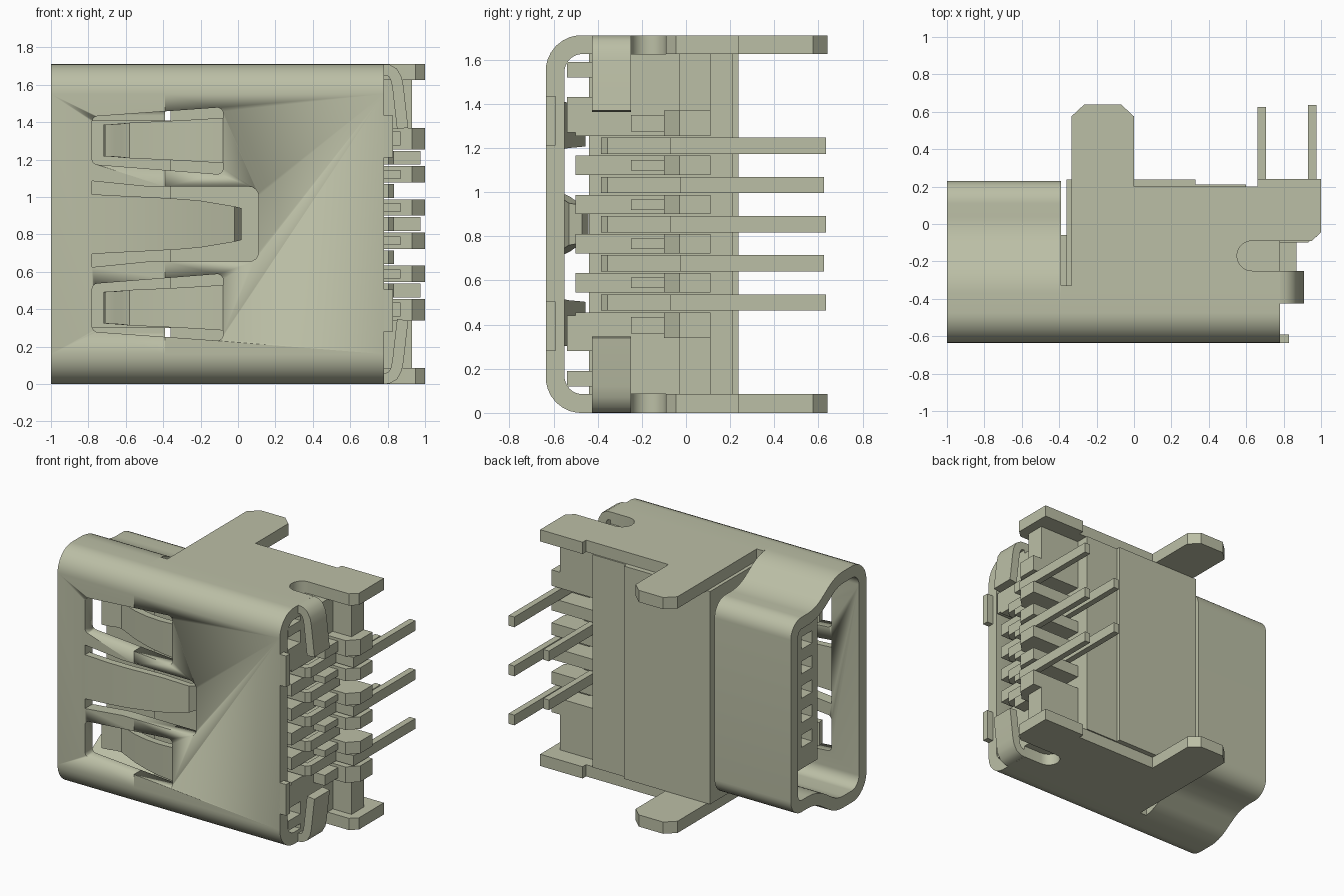
import bpy, bmesh, math
from mathutils import Vector

if "Cube" in bpy.data.objects:
    bpy.data.objects.remove(bpy.data.objects["Cube"], do_unlink=True)

COL = (0.50, 0.52, 0.38, 1)
mat = bpy.data.materials.new("pale_olive_metal")
mat.use_nodes = True
mat.diffuse_color = COL
mat.node_tree.nodes["Principled BSDF"].inputs["Base Color"].default_value = COL

H = 1.71          # overall height
T = 0.085         # sheet thickness
PINS = [0.5, 0.678, 0.855, 1.032, 1.21]


def finish(name, bm):
    bmesh.ops.recalc_face_normals(bm, faces=bm.faces)
    me = bpy.data.meshes.new(name)
    bm.to_mesh(me)
    bm.free()
    ob = bpy.data.objects.new(name, me)
    bpy.context.collection.objects.link(ob)
    me.materials.append(mat)
    bpy.ops.object.select_all(action='DESELECT')
    ob.select_set(True)
    bpy.context.view_layer.objects.active = ob
    bpy.ops.object.shade_smooth_by_angle(angle=math.radians(32))
    return ob


def loft(bm, rings, closed=True):
    """Join equal-length vertex rings; closed joins last to first, else caps."""
    vs = [[bm.verts.new(p) for p in r] for r in rings]
    n = len(rings[0])
    pairs = list(zip(vs, vs[1:])) + ([(vs[-1], vs[0])] if closed else [])
    for a, b in pairs:
        for i in range(n):
            j = (i + 1) % n
            bm.faces.new((a[i], a[j], b[j], b[i]))
    if not closed:
        bm.faces.new(vs[0][::-1])
        bm.faces.new(vs[-1])


def prism(bm, pts, lo, hi, axis):
    """Extrude a 2D outline along an axis (x: pts are y,z; y: x,z; z: x,y)."""
    def place(p, t):
        q = list(p)
        q.insert("xyz".index(axis), t)
        return q
    loft(bm, [[place(p, lo) for p in pts], [place(p, hi) for p in pts]], False)


def box(bm, x0, x1, y0, y1, z0, z1):
    prism(bm, [(x0, y0), (x1, y0), (x1, y1), (x0, y1)], z0, z1, 'z')


def rounded(pts, n=8, closed=True):
    """Round polygon corners given as (a, b, radius)."""
    out = []
    m = len(pts)
    for i, (a, b, r) in enumerate(pts):
        p = Vector((a, b))
        if r == 0 or (not closed and i in (0, m - 1)):
            out.append((a, b))
            continue
        u = (Vector(pts[i - 1][:2]) - p).normalized()
        v = (Vector(pts[(i + 1) % m][:2]) - p).normalized()
        half = u.angle(v) / 2
        c = p + (u + v).normalized() * (r / math.sin(half))
        s, e = p + u * (r / math.tan(half)) - c, p + v * (r / math.tan(half)) - c
        for k in range(n + 1):
            d = s.lerp(e, k / n).normalized() * r
            out.append(tuple(c + d))
    return out


def both(half):
    """Mirror a half profile (y, z, r) about mid height."""
    return half + [(y, H - z, r) for y, z, r in half[::-1]]


def flip(pts):
    return [(x, H - z) for x, z in pts]


def strip(bm, path, t, lo, hi, axis):
    """Sheet of thickness t following a 2D path; lo/hi may vary along it."""
    P = [Vector(p) for p in path]
    off = []
    for i, p in enumerate(P):
        d = (P[min(i + 1, len(P) - 1)] - P[max(i - 1, 0)]).normalized()
        off.append(p + Vector((-d.y, d.x)) * t)
    rings = []
    for i, (p, q) in enumerate(zip(P, off)):
        l = lo[i] if isinstance(lo, list) else lo
        h = hi[i] if isinstance(hi, list) else hi
        ring = [(p, l), (p, h), (q, h), (q, l)]
        rings.append([(a.x, s, a.y) if axis == 'y' else (a.x, a.y, s) for a, s in ring])
    loft(bm, rings, False)


# Mating end of the shell: keyed hollow profile
outer = rounded(both([(.23, 1.56, .12), (-.05, 1.56, .3), (-.28, 1.71, .3), (-.635, 1.71, .16)]))
inner = rounded(both([(.145, 1.475, .04), (-.075, 1.475, .38), (-.305, 1.625, .22), (-.55, 1.625, .08)]))
bm = bmesh.new()
loft(bm, [[(x, *p) for p in prof] for prof, x in
          ((outer, -1), (outer, -.39), (inner, -.39), (inner, -1))])
mating_shell = finish("mating_shell", bm)

# Rear channel of the shell
o = rounded(both([(-.33, 1.71, 0), (-.635, 1.71, .16)]), closed=False)
i_ = rounded(both([(-.33, 1.625, 0), (-.55, 1.625, .08)]), closed=False)
bm = bmesh.new()
prism(bm, o + i_[::-1], -.39, .78, 'x')
rear_shell = finish("rear_shell", bm)

# Cut spring windows through the front wall
side_win = rounded([(-.78, 1.43, .03), (-.78, 1.175, .03), (-.08, 1.12, .03), (-.08, 1.48, .03)], 4)
mid_win = rounded([(-.78, 1.085, 0), (-.78, .625, 0), (-.48, .655, 0), (.11, .655, .05),
                   (.11, 1.055, .05), (-.48, 1.055, 0)], 4)
bm = bmesh.new()
for w in (side_win, flip(side_win), mid_win):
    prism(bm, w, -.75, -.5, 'y')
cutter = finish("window_cutter", bm)
cutter.hide_render = True
for ob in (mating_shell, rear_shell):
    bpy.context.view_layer.objects.active = ob
    m = ob.modifiers.new("windows", 'BOOLEAN')
    m.operation, m.solver, m.object = 'DIFFERENCE', 'EXACT', cutter
    bpy.ops.object.modifier_apply(modifier=m.name)
bpy.data.objects.remove(cutter, do_unlink=True)

# Spring fingers in the windows
side_path = [(-.71, -.545), (-.66, -.535), (-.62, -.515), (-.58, -.505), (-.52, -.53),
             (-.42, -.575), (-.3, -.61), (-.18, -.63), (-.07, -.635)]
side_hw = [.085, .087, .09, .095, .098, .102, .108, .115, .122]
mid_path = [(-.79, -.635), (-.6, -.632), (-.45, -.62), (-.3, -.595), (-.2, -.575), (-.02, -.53), (.02, -.47)]
mid_hw = [.16, .15, .143, .134, .125, .095, .085]
for name, path, hw, c in (("upper_spring", side_path, side_hw, 1.302),
                          ("lower_spring", side_path, side_hw, H - 1.302),
                          ("middle_spring", mid_path, mid_hw, .855)):
    bm = bmesh.new()
    strip(bm, path, .05, [c - h for h in hw], [c + h for h in hw], 'z')
    finish(name, bm)

# Small lips on the rear edge of the front wall
bm = bmesh.new()
for z in (.28, 1.21):
    box(bm, .77, .83, -.635, -.59, z, z + .225)
finish("rear_lips", bm)

# Side plates with mounting leg and rounded slot, plus bent retaining flaps
plate = [(-.335, -.33), (.78, -.33), (.78, -.25)]
plate += [(.63 - .08 * math.sin(a), -.17 - .08 * math.cos(a)) for a in
          [math.pi * k / 10 for k in range(11)]]
plate += [(.95, -.09), (1, -.045), (1, .24), (.66, .24), (.66, .2), (0, .2), (0, .575),
          (-.07, .64), (-.265, .64), (-.335, .575)]
flap = [(.77, 1.71), (.81, 1.708), (.85, 1.685), (.875, 1.64), (.885, 1.59), (.91, 1.37)]
for side in ("upper", "lower"):
    up = side == "upper"
    bm = bmesh.new()
    prism(bm, plate, H - T if up else 0, H if up else T, 'z')
    finish(side + "_side_plate", bm)
    bm = bmesh.new()
    strip(bm, flap if up else flip(flap), -.06 if up else .06, -.425, -.25, 'y')
    finish(side + "_flap", bm)

# Insulating housing with stepped back
bm = bmesh.new()
box(bm, -.36, .33, -.44, .238, T, H - T)
box(bm, .33, .6, -.44, .21, T, H - T)
finish("housing", bm)

# Rear comb: ribs between the pins, chamfered teeth
edges = [T] + [e for z in PINS for e in (z - .045, z + .045)] + [H - T]
gaps = list(zip(edges[::2], edges[1::2]))
bm = bmesh.new()
for k, (a, b) in enumerate(gaps):
    box(bm, .58, .93, -.03, .11, a, b)
    ta, tb = (a, b) if 0 < k < 5 else ((.34, b) if k == 0 else (a, 1.37))
    prism(bm, [(.6, -.1), (.93, -.1), (1, -.03), (1, .11), (.6, .11)], ta, tb, 'z')
    box(bm, .45, .78, -.5, -.1, ta, tb)
    box(bm, .6, .87, -.25, -.1, ta + .02, tb - .02)
    if k in (0, 5):
        box(bm, .58, .78, -.4, -.03, a, b)
finish("rear_comb", bm)

# Corner guides inside the rear of the shell
bm = bmesh.new()
for a, b in ((.12, .19), (.28, .44)):
    for lo, hi in ((a, b), (H - b, H - a)):
        box(bm, .4, .78, -.54, -.35, lo, hi)
finish("corner_guides", bm)

# Contact tongue in the mouth: slabs and dividers leave five sockets
bm = bmesh.new()
x0, x1, y0, y1 = -.8, -.35, -.36, -.06
box(bm, x0, x1, y0, y0 + .06, .3, 1.41)
box(bm, x0, x1, y1 - .12, y1, .3, 1.41)
te = [.3] + [e for z in PINS for e in (z - .045, z + .045)] + [1.41]
for a, b in zip(te[::2], te[1::2]):
    box(bm, x0, x1, y0 + .06, y1 - .12, a, b)
finish("contact_tongue", bm)

# Contact pins, legs alternating between two rows
for k, z in enumerate(PINS):
    far = k % 2 == 0
    xl, ye = (.975, .635) if far else (.705, .625)
    w = .045
    xs = .835
    path = [(.5, -.335), (.5, -.385), (xs - .03, -.385), (xs, -.355)]
    if far:
        path += [(xs, -.07), (xl, -.07), (xl, ye), (xl - w, ye), (xl - w, -.025), (xs - w, -.025)]
    else:
        path += [(xs, -.025), (xl, -.025), (xl, ye), (xl - w, ye), (xl - w, -.07), (xs - w, -.07)]
    path += [(xs - w, -.335)]
    bm = bmesh.new()
    prism(bm, path, z - .037, z + .037, 'z')
    finish("pin_%d" % (k + 1), bm)
